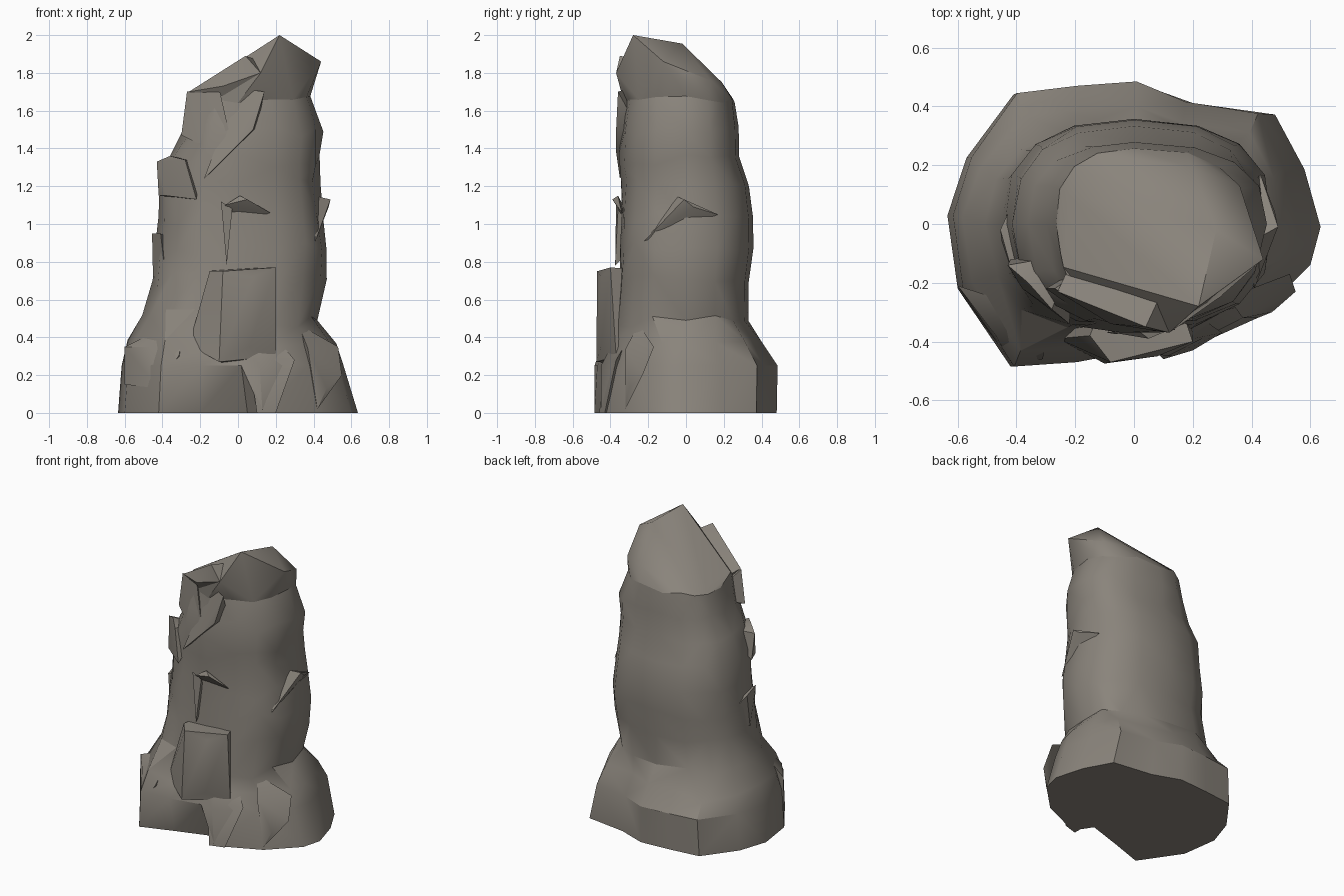
import bpy
import bmesh
import math
import random
from mathutils import Vector

random.seed(5)

default_cube = bpy.data.objects.get("Cube")
if default_cube:
    bpy.data.objects.remove(default_cube, do_unlink=True)

# Single stone colour
stone = bpy.data.materials.new("warm grey stone")
stone.use_nodes = True
stone_colour = (0.254, 0.231, 0.2, 1.0)
stone.diffuse_color = stone_colour
shader = next(n for n in stone.node_tree.nodes if n.type == "BSDF_PRINCIPLED")
shader.inputs["Base Color"].default_value = stone_colour
shader.inputs["Roughness"].default_value = 0.9


def finish(name, bm, smooth_angle):
    """Turn a bmesh into a named, shaded stone object."""
    bmesh.ops.recalc_face_normals(bm, faces=bm.faces[:])
    mesh = bpy.data.meshes.new(name)
    bm.to_mesh(mesh)
    bm.free()
    mesh.materials.append(stone)
    obj = bpy.data.objects.new(name, mesh)
    bpy.context.collection.objects.link(obj)
    bpy.ops.object.select_all(action="DESELECT")
    obj.select_set(True)
    bpy.context.view_layer.objects.active = obj
    bpy.ops.object.shade_smooth_by_angle(angle=math.radians(smooth_angle))
    return obj


def chunk(name, points, smooth_angle=32):
    """Angular stone piece: the convex hull of a few corner points."""
    bm = bmesh.new()
    verts = [bm.verts.new(p) for p in points]
    result = bmesh.ops.convex_hull(bm, input=verts)
    inner = [g for g in result["geom_interior"] if isinstance(g, bmesh.types.BMVert)]
    bmesh.ops.delete(bm, geom=inner, context="VERTS")
    return finish(name, bm, smooth_angle)


# Foot outline, counter-clockwise from +x, with the hollow under the front
foot = [(.635, -.01), (.58, .19), (.48, .38), (.2, .42), (.01, .49), (-.2, .475),
        (-.41, .45), (-.57, .23), (-.635, .03), (-.6, -.22), (-.42, -.485),
        (-.2, -.41), (.05, -.33), (.13, -.45), (.42, -.32), (.6, -.14)]
brow = {11: (-.2, -.47), 12: (.02, -.43)}
count = len(foot)

# Shaft levels: height, x range, y range
levels = [
    (.50, -.51, .42, -.39, .335),
    (.70, -.455, .47, -.37, .335),
    (.86, -.445, .475, -.36, .36),
    (1.03, -.425, .46, -.36, .355),
    (1.20, -.415, .44, -.35, .335),
    (1.35, -.365, .44, -.36, .285),
    (1.50, -.30, .455, -.355, .28),
    (1.66, -.27, .39, -.335, .26),
]


def rounded(value, power=0.8):
    return math.copysign(abs(value) ** power, value)


def foot_ring(height, left, right, front, back):
    """Foot outline scaled separately toward each side."""
    ring = []
    for i in range(count):
        x, y = foot[i] if height == 0 else brow.get(i, foot[i])
        x *= right if x > 0 else left
        y *= back if y > 0 else front
        ring.append(Vector((x, y, height)))
    return ring


def shaft_ring(height, x0, x1, y0, y1):
    """Slightly squared ring with uneven corners."""
    ring = []
    for i in range(count):
        angle = math.tau * i / count
        c, s = rounded(math.cos(angle)), rounded(math.sin(angle))
        x = c * (x1 if c > 0 else -x0)
        y = s * (y1 if s > 0 else -y0)
        # The front is rougher than the back
        rough = 0.035 if s < -0.1 else 0.012
        shrink = 1 - random.uniform(0, 1.6 * rough)
        lift = random.uniform(-rough, rough) * 1.5
        ring.append(Vector((x * shrink, y * shrink, height + lift)))
    return ring


# Main column, lofted from the foot up to the neck
rings = [foot_ring(0, 1, 1, 1, .98),
         foot_ring(.25, .97, .88, 1, .99),
         foot_ring(.36, .92, .82, .89, .82)]
for v in rings[2]:
    v.z += random.uniform(-.03, .03)
rings += [shaft_ring(*level) for level in levels]
bm = bmesh.new()
loops = [[bm.verts.new(p) for p in ring] for ring in rings]
for low, high in zip(loops, loops[1:]):
    for i in range(count):
        j = (i + 1) % count
        if random.random() < 0.5:
            triangles = ((low[i], low[j], high[j]), (low[i], high[j], high[i]))
        else:
            triangles = ((low[i], low[j], high[i]), (low[j], high[j], high[i]))
        for triangle in triangles:
            bm.faces.new(triangle)
bm.faces.new(list(reversed(loops[0])))
bm.faces.new(loops[-1])
finish("rock_column", bm, 32)

# Peak growing from the neck, sloping down to the back and left
chunk("rock_peak", rings[-1] + [
    (.22, -.28, 2), (.28, -.02, 1.955), (.44, -.12, 1.86), (.36, .13, 1.76),
    (.2, .19, 1.75), (-.22, .1, 1.68), (-.25, -.1, 1.69), (.04, -.22, 1.87),
    (.12, -.37, 1.8)], 30)

# Jagged crest on the front left of the peak
chunk("front_crest", [
    (.04, -.35, 1.89), (.12, -.37, 1.8), (-.26, -.23, 1.7), (-.08, -.34, 1.73),
    (.1, -.22, 1.87), (-.2, -.1, 1.66), (-.1, -.2, 1.5)])

# Front buttress with a narrow shelf on top
chunk("front_buttress", [
    (-.08, -.47, .75), (.2, -.4, .77), (.08, -.45, .72), (-.15, -.38, .75),
    (.06, -.45, .35), (-.1, -.475, .27), (.2, -.37, .3), (-.26, -.39, .36),
    (-.1, -.25, .76), (.15, -.25, .76), (0, -.25, .25)])

# Ledges at the foot
chunk("left_foot_ledge", [
    (-.6, -.21, .35), (-.47, -.38, .35), (-.31, -.46, .31), (-.6, -.22, .15),
    (-.29, -.31, .5), (-.42, -.47, .13), (-.3, -.35, .2)])
chunk("right_foot_ledge", [
    (.37, -.32, .34), (.53, -.17, .35), (.55, -.23, .2), (.42, -.32, .02),
    (.47, -.3, .13), (.32, -.25, .47)])
chunk("front_foot_spur", [
    (.06, -.42, .28), (.1, -.46, .0), (.2, -.43, .0), (.3, -.37, .28),
    (.1, -.3, .0), (.2, -.3, .4)])

# Stepped shelves on the front left shoulder
chunk("left_shelf", [
    (-.43, -.14, 1.33), (-.42, -.12, 1.15), (-.28, -.29, 1.34),
    (-.22, -.34, 1.13), (-.36, -.2, 1.36), (-.2, -.1, 1.33), (-.38, -.22, 1.15)])
chunk("upper_shelf", [
    (-.27, -.22, 1.7), (-.1, -.31, 1.72), (-.2, -.27, 1.62), (-.3, -.22, 1.47),
    (-.2, -.29, 1.42), (-.05, -.34, 1.5), (-.1, -.1, 1.5)])
chunk("diagonal_ridge", [
    (.14, -.36, 1.7), (.08, -.37, 1.5), (-.18, -.35, 1.24), (-.04, -.37, 1.38),
    (0, -.3, 1.72), (.1, -.25, 1.5)])

# Small spurs on the front and sides
chunk("front_spur", [
    (.01, -.36, 1.15), (.05, -.39, 1.13), (.17, -.34, 1.06), (-.07, -.37, 1.1),
    (.02, -.28, 1)])
chunk("front_rib", [
    (-.09, -.37, 1.12), (-.06, -.375, .78), (-.03, -.36, 1.08), (-.06, -.25, .9)])
chunk("right_spur", [
    (.49, -.01, 1.13), (.48, .04, 1.09), (.43, .17, 1.05), (.41, -.22, .91),
    (.4, -.06, 1.15), (.3, 0, 1)])
chunk("left_spur", [
    (-.455, -.02, .95), (-.45, -.06, .72), (-.41, -.18, .95), (-.38, -.2, .7),
    (-.4, .1, .85), (-.3, 0, .9)])
